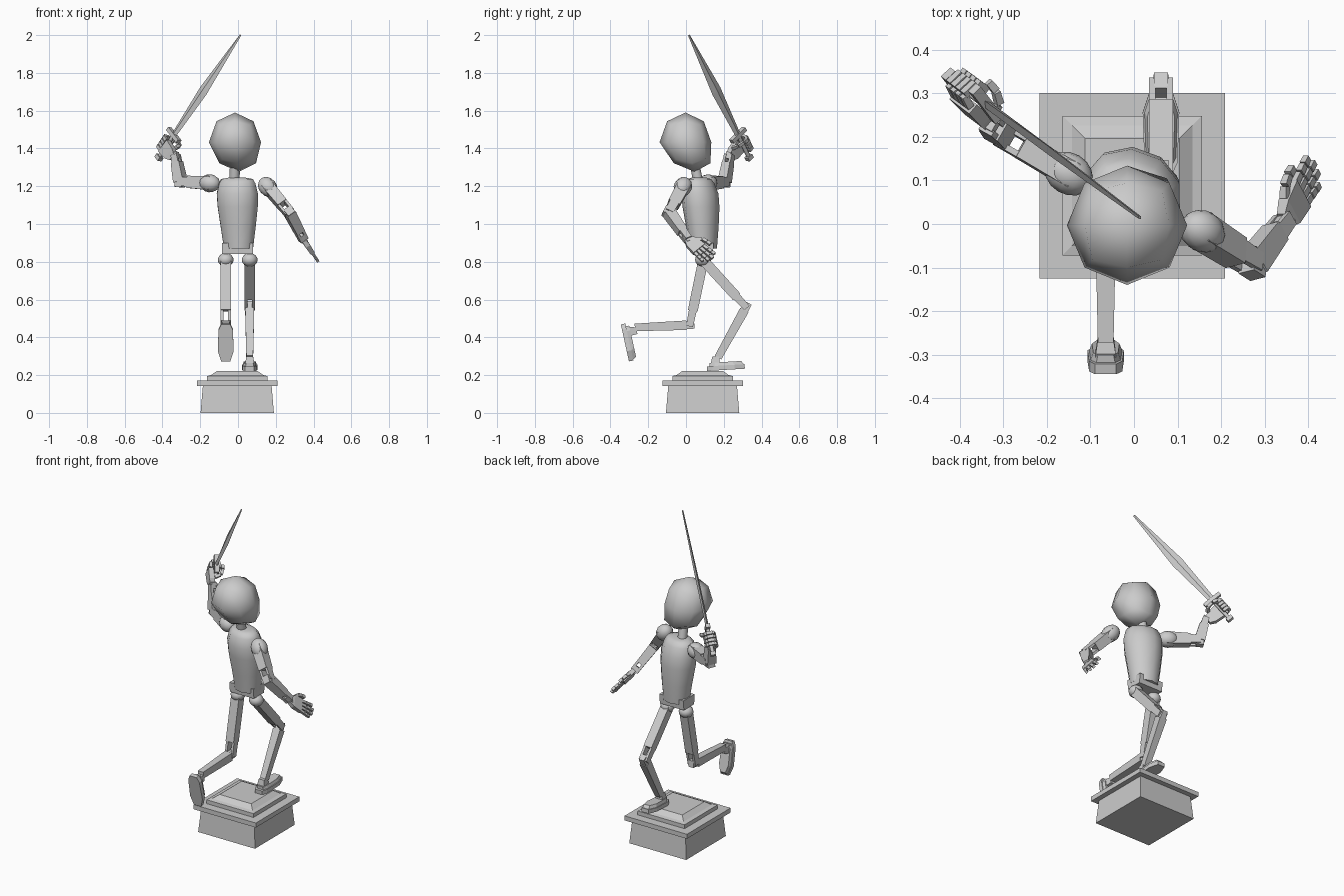
import bpy, bmesh, math
from mathutils import Vector, Matrix

if "Cube" in bpy.data.objects:
    bpy.data.objects.remove(bpy.data.objects["Cube"])

V = Vector
X = V((1, 0, 0))


def finish(name, bm, matrix=None, smooth=None):
    if matrix:
        bm.transform(matrix)
    bmesh.ops.recalc_face_normals(bm, faces=bm.faces[:])
    me = bpy.data.meshes.new(name)
    bm.to_mesh(me)
    bm.free()
    if smooth:
        for p in me.polygons:
            p.use_smooth = True
        me.set_sharp_from_angle(angle=math.radians(smooth))
    ob = bpy.data.objects.new(name, me)
    bpy.context.collection.objects.link(ob)
    return ob


def skin(name, rings, matrix=None, smooth=None):
    """Loft through rings of points and cap both ends."""
    bm = bmesh.new()
    vs = [[bm.verts.new(p) for p in r] for r in rings]
    n = len(vs[0])
    for a, b in zip(vs, vs[1:]):
        for i in range(n):
            j = (i + 1) % n
            bm.faces.new((a[i], a[j], b[j], b[i]))
    bm.faces.new(vs[0][::-1])
    bm.faces.new(vs[-1])
    return finish(name, bm, matrix, smooth)


def rect(hx, hy, z, cx=0, cy=0):
    return [(cx + hx * i, cy + hy * j, z) for i, j in ((-1, -1), (1, -1), (1, 1), (-1, 1))]


def oval(n, hx, hy, z, cx=0, cy=0):
    return [(cx + hx * math.cos(math.tau * i / n), cy + hy * math.sin(math.tau * i / n), z)
            for i in range(n)]


def frame(a, b, side):
    """Local z runs from a to b, local x follows side."""
    z = (V(b) - V(a)).normalized()
    x = (V(side) - V(side).dot(z) * z).normalized()
    m = Matrix((x, z.cross(x), z)).transposed().to_4x4()
    m.translation = V(a)
    return m


def bar(name, a, b, side, s0, s1, t0=0, t1=1):
    L = (V(b) - V(a)).length
    return skin(name, [rect(*s0, L * t0), rect(*s1, L * t1)], frame(a, b, side))


def ball(name, c, r, direction=(0, 0, 1), side=X):
    bm = bmesh.new()
    bmesh.ops.create_uvsphere(bm, u_segments=12, v_segments=8, radius=1)
    bmesh.ops.scale(bm, vec=r, verts=bm.verts)
    return finish(name, bm, frame(c, V(c) + V(direction), side), 60)


def forked(name, a, b, side, s0, s1, gap):
    """Limb bar whose far end is a two-pronged open fork."""
    bar(name, a, b, side, s0, s1, 0, gap)
    L = (V(b) - V(a)).length
    for k in (-1, 1):
        skin(name + "_fork", [rect(.007, s1[1] * .8, L * gap, k * (s1[0] - .007)),
                              rect(.007, s1[1] * .7, L * 1.02, k * (s1[0] - .007))],
             frame(a, b, side))


def chain(name, pts, side, w, t):
    for a, b in zip(pts, pts[1:]):
        bar(name, a, b, side, (w, t), (w * .9, t * .9), .04, .93)


# Plinth
PC = (-.004, .088)
for name, secs in {
    "plinth_body": ((.194, 0), (.182, .143)),
    "plinth_slab": ((.213, .143), (.213, .171)),
    "plinth_cap": ((.16, .171), (.16, .195), (.138, .2), (.108, .222)),
}.items():
    skin(name, [rect(h, h, z, *PC) for h, z in secs])

# Torso, twisted toward the leading shoulder
tw = Matrix.Translation((-.005, .07, 0)) @ Matrix.Rotation(math.radians(-20), 4, 'Z')
skin("torso", [oval(10, hx, hy, z, 0, cy) for hx, hy, z, cy in (
    (.082, .072, .87, .022), (.098, .084, .98, .018), (.113, .096, 1.09, .01),
    (.116, .096, 1.16, .004), (.103, .078, 1.215, 0), (.09, .06, 1.238, 0),
    (.05, .04, 1.245, 0))], tw, 50)
skin("pelvis", [rect(.082, .05, .84, -.003, .092), rect(.082, .055, .9, -.003, .092)])

# Neck and low-poly head
skin("neck", [oval(10, .027, .027, z) for z in (0, .14)],
     frame((-.02, .07, 1.2), (-.015, .04, 1.34), X), 50)
bm = bmesh.new()
bmesh.ops.create_cube(bm, size=2)
bmesh.ops.subdivide_edges(bm, edges=bm.edges[:], cuts=1, use_grid_fill=True)
for v in bm.verts:
    d = v.co.normalized()
    low = max(0, -d.z)
    v.co = V((-.016 + .138 * d.x + .02 * low, -.003 + .137 * d.y + .05 * low,
              1.433 + .157 * d.z))
finish("head", bm, None, 60)

# Legs: hip ball, forked thigh, shin, ankle
legs = {
    "right": ((-.065, .092, .81), (-.065, .02, .465), (-.065, -.28, .452)),
    "left": ((.062, .09, .81), (.062, .318, .56), (.062, .165, .285)),
}
for s, (hip, knee, ankle) in legs.items():
    ball(s + "_hip", hip, (.042, .042, .036))
    forked(s + "_thigh", hip, knee, X, (.027, .027), (.027, .026), .78)
    bar(s + "_knee", knee, ankle, X, (.016, .02), (.02, .022), -.08, .1)
    bar(s + "_shin", knee, ankle, X, (.024, .025), (.018, .02), .06, .97)

# Feet: sole, upper and ankle block
half = ((.024, 0), (.038, .03), (.042, .145), (.024, .2))
outline = half + tuple((-x, y) for x, y in reversed(half))
feet = {"left": ((.062, .112, .222), (0, 1, .06)),
        "right": ((-.065, -.345, .468), (0, .22, -1))}
for s, (heel, toe) in feet.items():
    toe = V(toe).normalized()
    up = X.cross(toe)
    m = Matrix((X, toe, up)).transposed().to_4x4()
    m.translation = V(heel)
    skin(s + "_sole", [[(x, y, z) for x, y in outline] for z in (0, .024)], m)
    skin(s + "_foot_upper", [[(x * k, .015 + y * q, z) for x, y in outline]
                             for k, q, z in ((.9, .9, .024), (.75, .84, .042))], m)
    skin(s + "_ankle", [rect(.024, .024, .035, 0, .045), rect(.018, .018, .075, 0, .05)], m)

# Arms: shoulder ball, forked upper arm, elbow, forearm
arms = {
    "right": ((-.14, .11, 1.215), (-.305, .205, 1.225), (-.33, .23, 1.365), .72),
    "left": ((.15, -.012, 1.205), (.272, -.09, 1.06), (.345, .008, .92), .7),
}
for s, (sh, el, wr, gap) in arms.items():
    ua, fa = V(el) - V(sh), V(wr) - V(el)
    ax = ua.cross(fa)
    ball(s + "_shoulder", V(sh) + ua * .06, (.048, .048, .058), ua, ax)
    forked(s + "_upper_arm", sh, el, ax, (.03, .036), (.028, .032), gap)
    bar(s + "_elbow", sh, el, ax, (.022, .03), (.022, .03), .9, 1.12)
    forked(s + "_forearm", el, wr, ax, (.027, .03), (.024, .025), .72)
    bar(s + "_wrist", el, wr, ax, (.015, .015), (.015, .015), .85, 1.1)

# Open left hand
wr = V((.345, .008, .92))
d = V((.4, .69, -.6)).normalized()
n = V((.83, 0, .55)).normalized()
w = n.cross(d).normalized()
skin("left_palm", [rect(.02, .011, 0), rect(.036, .014, .03), rect(.042, .012, .09)],
     frame(wr, wr + d, w))
for i, length in enumerate((.07, .088, .092, .08)):
    o = wr + d * .09 + w * (i - 1.5) * .021
    f = (d + w * (i - 1.5) * .06).normalized()
    chain("left_finger", [o + f * length * k for k in (0, .4, .72, 1)], w, .0085, .008)
o = wr + d * .035 + w * .034
chain("left_thumb", [o, o + w * .022 + d * .022, o + w * .03 + d * .05, o + w * .03 + d * .075],
      w, .009, .009)

# Sword raised behind the head
P, T = V((-.42, .335, 1.35)), V((.013, .015, 2.0))
sd = (T - P).normalized()
sw = V((-.463, .6, .6))
sw = (sw - sw.dot(sd) * sd).normalized()
sn = sd.cross(sw)
F = frame(P, T, sw)
L = (T - P).length
skin("sword_blade", [oval(4, hx, hy, z) for hx, hy, z in (
    (.017, .009, .15), (.033, .009, .46), (.006, .004, L))], F)
skin("sword_guard", [rect(.055, .013, .145), rect(.055, .013, .167)], F)
skin("sword_grip", [oval(8, .011, .011, z) for z in (.01, .15)], F, 50)
skin("sword_pommel", [rect(.018, .015, -.008), rect(.018, .015, .014)], F)

# Right fist wrapped around the grip
c = P + sd * .085


def at(a, b, k):
    return c + sw * a + sn * b + sd * k


skin("right_palm", [rect(.02, .013, 0), rect(.036, .016, .03), rect(.042, .014, .092)],
     frame(at(-.098, .015, -.005), at(0, .027, 0), sd))
for i in range(4):
    k = (i - 1.5) * .021
    chain("right_finger", [at(-.005, .027, k), at(.034, .022, k), at(.034, -.02, k),
                           at(-.004, -.03, k)], sd, .009, .0085)
chain("right_thumb", [at(-.065, .005, .035), at(-.05, -.03, .042), at(-.015, -.042, .042),
                      at(.015, -.042, .035)], sd, .009, .009)
